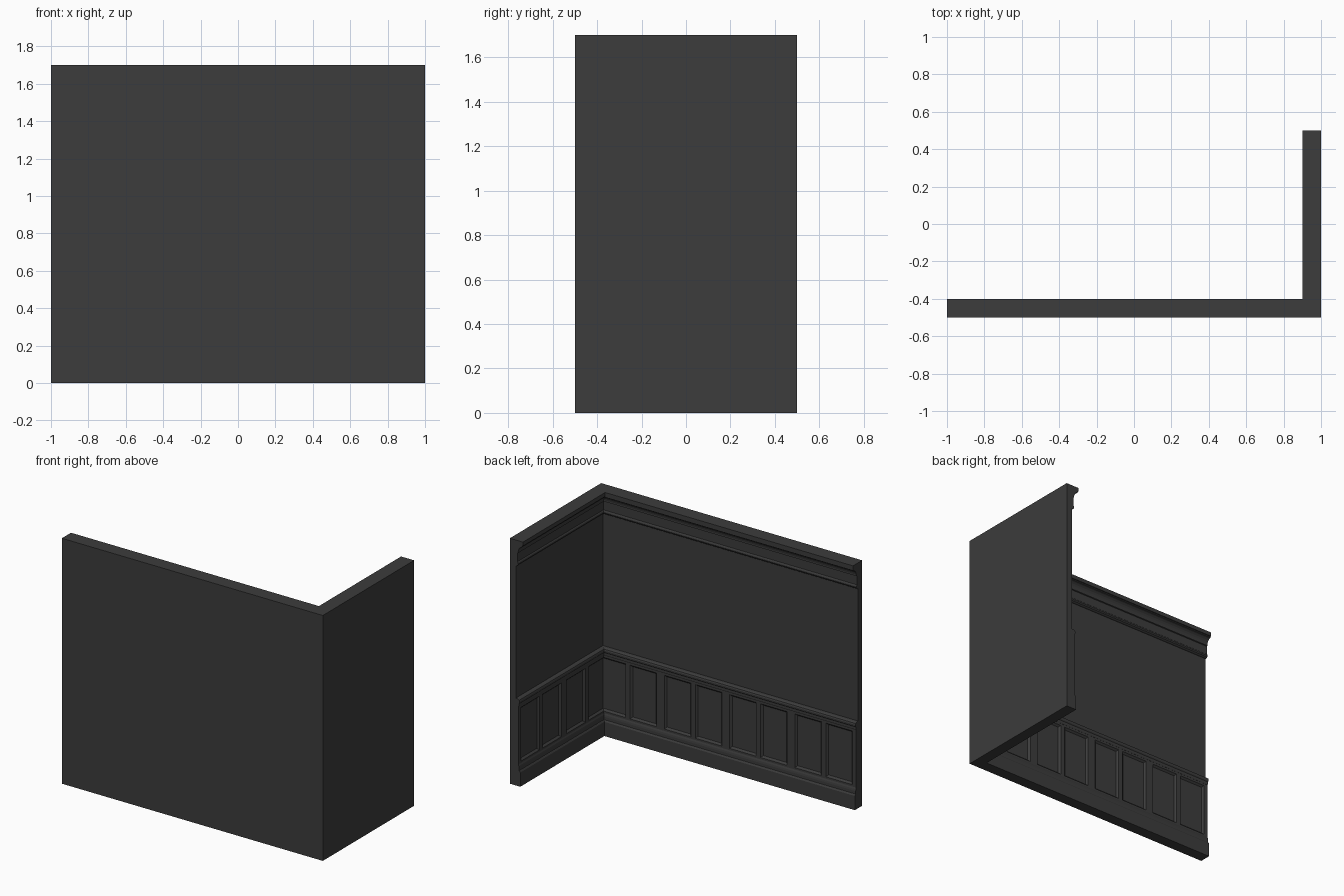
import bpy, bmesh

if "Cube" in bpy.data.objects:
    bpy.data.objects.remove(bpy.data.objects["Cube"])

mat = bpy.data.materials.new("dark_paint")
mat.diffuse_color = (0.045, 0.045, 0.045, 1)
mat.use_nodes = True
mat.node_tree.nodes["Principled BSDF"].inputs["Base Color"].default_value = mat.diffuse_color

WALL = 0.046     # wall thickness
FRAME = 0.065    # depth of the panelling frame, from the outer face
FIELD = 0.052    # depth of the recessed panel fields


def finish(name, bm, recalc=True):
    if recalc:
        bmesh.ops.recalc_face_normals(bm, faces=bm.faces)
    me = bpy.data.meshes.new(name)
    bm.to_mesh(me)
    bm.free()
    me.materials.append(mat)
    ob = bpy.data.objects.new(name, me)
    bpy.context.collection.objects.link(ob)
    return ob


def sweep(name, profile):
    """Run a closed (depth, z) profile along the L with a mitred corner."""
    bm = bmesh.new()
    rings = []
    for k in range(3):
        ring = []
        for d, z in profile:
            p = [(-1, -0.5 + d), (1 - d, -0.5 + d), (1 - d, 0.5)][k]
            ring.append(bm.verts.new((p[0], p[1], z)))
        rings.append(ring)
    n = len(profile)
    for a, b in zip(rings, rings[1:]):
        for i in range(n):
            j = (i + 1) % n
            bm.faces.new((a[i], a[j], b[j], b[i]))
    bm.faces.new(rings[0])
    bm.faces.new(rings[2])
    return finish(name, bm)


def panelling(name, place, start, end, count, cap_at):
    """Row of recessed panels, in pairs; place(u, depth, z) maps to the wall."""
    bm = bmesh.new()
    z0, z1 = 0.13, 0.57

    def rect(u0, u1, a, b, d):
        return [bm.verts.new(place(u, d, z))
                for u, z in ((u0, a), (u1, a), (u1, b), (u0, b))]

    def bridge(a, b):
        for i in range(4):
            j = (i + 1) % 4
            bm.faces.new((a[i], a[j], b[j], b[i]))

    for i in range(count):
        u0 = start + 0.25 * i
        u1 = u0 + 0.25
        # narrow mullion inside a pair, wider stile between pairs
        lo, hi = (0.03, 0.017) if i % 2 == 0 else (0.017, 0.03)
        a, b = u0 + lo, u1 - hi
        outer = rect(max(u0, start + (0.01 if cap_at == end else 0)),
                     min(u1, end - (0.01 if cap_at == start else 0)), z0, z1, FRAME)
        lip = rect(a, b, 0.163, 0.535, FRAME)
        inner = rect(a + 0.012, b - 0.012, 0.175, 0.523, FIELD)
        bridge(outer, lip)
        bridge(lip, inner)
        bm.faces.new(inner)
    # free end of the frame
    bm.faces.new([bm.verts.new(place(cap_at, d, z)) for d, z in
                  ((WALL, z0), (FRAME, z0), (FRAME, z1), (WALL, z1))])
    bmesh.ops.remove_doubles(bm, verts=bm.verts, dist=1e-5)
    return finish(name, bm)


# Plain L-shaped wall
sweep("wall", [(0, 0), (WALL, 0), (WALL, 1.7), (0, 1.7)])

# Baseboard with a stepped cap
sweep("baseboard", [(WALL, 0), (0.08, 0), (0.08, 0.098), (0.075, 0.106),
                    (0.071, 0.108), (0.071, 0.128), (0.069, 0.14),
                    (0.065, 0.15), (WALL, 0.15)])

# Recessed wainscot panels on both walls
panelling("long_wall_panels", lambda u, d, z: (u, -0.5 + d, z), -1, 1, 8, -1)
panelling("side_wall_panels", lambda u, d, z: (1 - d, u, z), -0.5, 0.5, 4, 0.5)

# Chair rail
sweep("chair_rail", [(WALL, 0.55), (0.066, 0.55), (0.069, 0.556), (0.069, 0.572),
                     (0.074, 0.578), (0.075, 0.588), (0.072, 0.597),
                     (0.062, 0.603), (WALL, 0.605)])

# Picture rail bead below the frieze
sweep("picture_rail", [(WALL, 1.522), (0.053, 1.523), (0.062, 1.529), (0.065, 1.538),
                       (0.062, 1.547), (0.057, 1.552), (WALL, 1.552)])

# Crown moulding with a cove, and the frieze under it
sweep("crown_moulding", [(WALL, 1.55), (0.057, 1.55), (0.057, 1.612), (0.064, 1.615),
                         (0.064, 1.625), (0.067, 1.638), (0.074, 1.65),
                         (0.084, 1.659), (0.094, 1.663), (0.094, 1.67),
                         (0.1, 1.672), (0.1, 1.7), (WALL, 1.7)])
